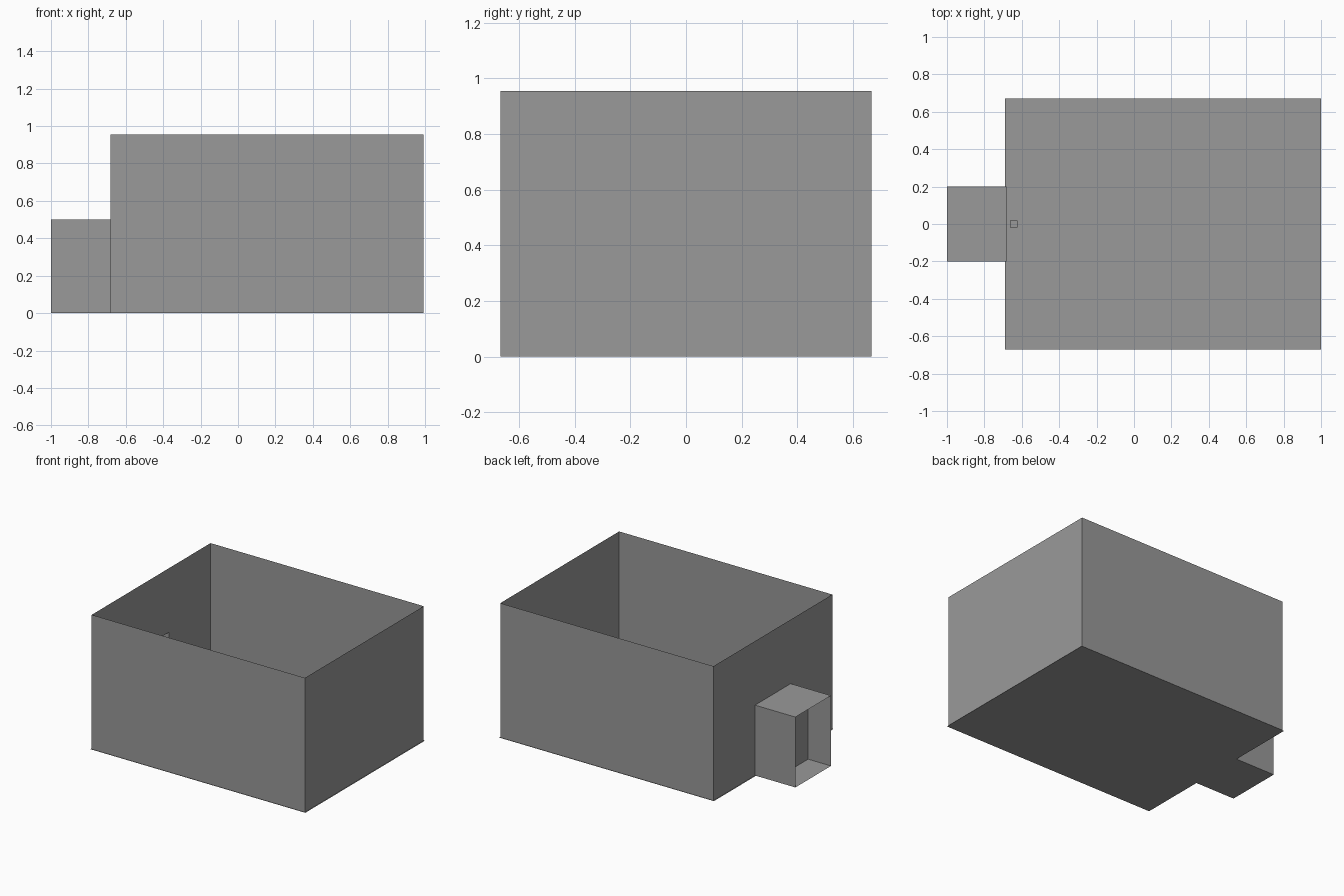
import bpy, bmesh

if "Cube" in bpy.data.objects:
    bpy.data.objects.remove(bpy.data.objects["Cube"])

grey = bpy.data.materials.new("mid grey")
grey.diffuse_color = (0.32, 0.32, 0.32, 1)
grey.use_nodes = True
grey.node_tree.nodes["Principled BSDF"].inputs["Base Color"].default_value = grey.diffuse_color


def sheet_object(name, quads):
    """Thin-sheet part made of four-cornered panels."""
    bm = bmesh.new()
    for quad in quads:
        bm.faces.new([bm.verts.new(p) for p in quad])
    bmesh.ops.remove_doubles(bm, verts=bm.verts, dist=0.0001)
    mesh = bpy.data.meshes.new(name)
    bm.to_mesh(mesh)
    bm.free()
    mesh.materials.append(grey)
    obj = bpy.data.objects.new(name, mesh)
    bpy.context.collection.objects.link(obj)
    return obj


def flat(x0, x1, y0, y1, z):
    return [(x0, y0, z), (x1, y0, z), (x1, y1, z), (x0, y1, z)]


def along_x(x0, x1, y, z0, z1):
    return [(x0, y, z0), (x1, y, z0), (x1, y, z1), (x0, y, z1)]


def along_y(x, y0, y1, z0, z1):
    return [(x, y1, z0), (x, y0, z0), (x, y0, z1), (x, y1, z1)]


# Main dimensions
X0, X1, Y, H = -0.683, 0.993, 0.667, 0.955     # room walls
P0, PY, PH = -1.0, 0.2, 0.5                    # entrance tunnel

# Room floor, a touch wider than the walls
sheet_object("floor", [flat(-0.69, 1.0, -0.672, 0.672, 0)[::-1]])

# Three plain walls, and one with a doorway into the tunnel
sheet_object("room_walls", [
    along_x(X0, X1, -Y, 0, H),
    along_x(X0, X1, Y, 0, H)[::-1],
    along_y(X1, -Y, Y, 0, H)[::-1],
])
sheet_object("doorway_wall", [
    along_y(X0, -Y, -PY, 0, H),
    along_y(X0, PY, Y, 0, H),
    along_y(X0, -PY, PY, PH, H),
])

# Entrance tunnel, open at its outer end
sheet_object("entrance_tunnel", [
    along_x(P0, X0, -PY, 0, PH),
    along_x(P0, X0, PY, 0, PH)[::-1],
    flat(P0, X0, -PY, PY, PH),
    flat(P0, -0.69, -PY, PY, 0)[::-1],
])

# Door panel standing inside the tunnel
sheet_object("door_panel", [along_y(-0.82, -PY, PY, 0, PH)])

# Small block just inside the doorway
bpy.ops.mesh.primitive_cube_add(size=0.04, location=(-0.643, 0, 0.02))
block = bpy.context.object
block.name = "small_block"
block.data.materials.append(grey)
